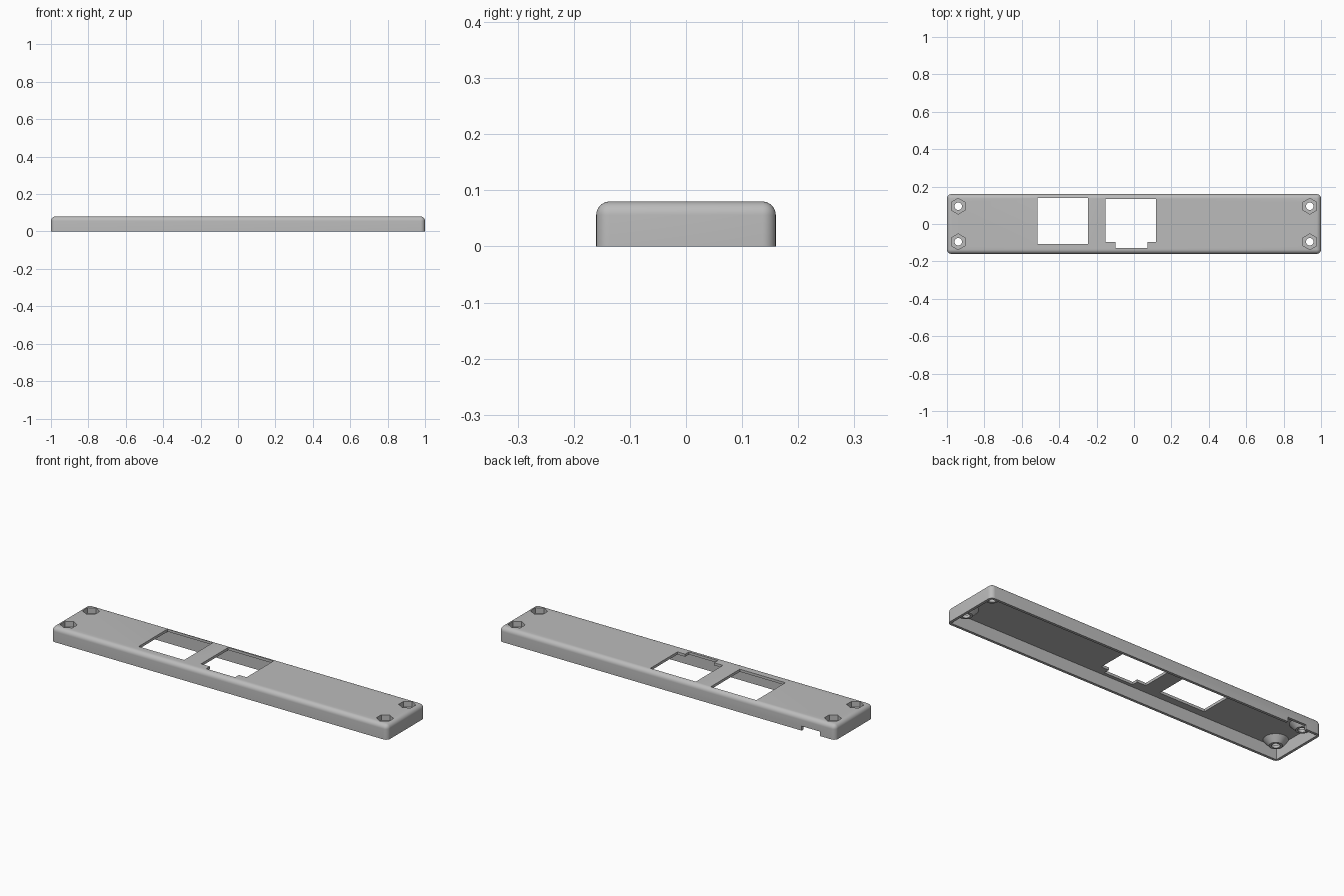
import bpy, bmesh
from mathutils import Matrix, Vector

default = bpy.data.objects.get("Cube")
if default:
    bpy.data.objects.remove(default, do_unlink=True)

LENGTH, DEPTH, HEIGHT = 2.0, 0.32, 0.08
WALL, ROUND = 0.014, 0.024
SCREWS = [(sx * 0.94, sy * 0.095) for sx in (-1, 1) for sy in (-1, 1)]


def make_object(name, bm):
    mesh = bpy.data.meshes.new(name)
    bm.to_mesh(mesh)
    bm.free()
    obj = bpy.data.objects.new(name, mesh)
    bpy.context.collection.objects.link(obj)
    return obj


def box(name, low, high):
    low, high = Vector(low), Vector(high)
    bm = bmesh.new()
    matrix = Matrix.Translation((low + high) / 2) @ Matrix.Diagonal((*(high - low), 1))
    bmesh.ops.create_cube(bm, size=1, matrix=matrix)
    return make_object(name, bm)


def cone(name, x, y, z0, z1, r0, r1, sides, turn=0.0):
    bm = bmesh.new()
    matrix = Matrix.Translation((x, y, (z0 + z1) / 2)) @ Matrix.Rotation(turn, 4, "Z")
    bmesh.ops.create_cone(bm, cap_ends=True, segments=sides, radius1=r0,
                          radius2=r1, depth=z1 - z0, matrix=matrix)
    return make_object(name, bm)


def apply_modifiers(obj):
    bpy.context.view_layer.update()
    result = obj.evaluated_get(bpy.context.evaluated_depsgraph_get())
    mesh = bpy.data.meshes.new_from_object(result)
    obj.modifiers.clear()
    obj.data = mesh


def cut(target, cutter):
    mod = target.modifiers.new("cut", "BOOLEAN")
    mod.operation, mod.solver, mod.object = "DIFFERENCE", "EXACT", cutter
    apply_modifiers(target)
    bpy.data.objects.remove(cutter, do_unlink=True)


# Rounded outer block, with a flat sharp-edged bottom
cover = box("cover_plate", (-LENGTH / 2, -DEPTH / 2, 0), (LENGTH / 2, DEPTH / 2, HEIGHT))
bm = bmesh.new()
bm.from_mesh(cover.data)
upper = [e for e in bm.edges if max(v.co.z for v in e.verts) > HEIGHT / 2]
bmesh.ops.bevel(bm, geom=upper, offset=ROUND, segments=8, profile=0.5, affect="EDGES")
bm.to_mesh(cover.data)
bm.free()

# Hollow underside, leaving a tapered screw boss in each corner
cavity = box("cavity", (-LENGTH / 2 + WALL, -DEPTH / 2 + WALL, -0.05),
             (LENGTH / 2 - WALL, DEPTH / 2 - WALL, HEIGHT - WALL))
for x, y in SCREWS:
    cut(cavity, cone("boss", x, y, 0.035, 0.075, 0.032, 0.068, 48))
cut(cover, cavity)

# Hexagonal nut recesses and through holes
for x, y in SCREWS:
    cut(cover, cone("nut_recess", x, y, 0.05, 0.1, 0.042, 0.042, 6))
    cut(cover, cone("screw_hole", x, y, 0, 0.1, 0.02, 0.02, 32))

# Two windows, the second with a stepped front edge
for low, high in (((-0.516, -0.107), (-0.245, 0.139)),
                  ((-0.152, -0.096), (0.118, 0.134)),
                  ((-0.1, -0.128), (0.072, 0))):
    cut(cover, box("window", (*low, 0.03), (*high, 0.1)))

# Cable notch in the lower back wall
cut(cover, box("notch", (-0.91, 0.12, -0.05), (-0.8, 0.2, 0.024)))

# Grey plastic
grey = bpy.data.materials.new("grey_plastic")
grey.use_nodes = True
colour = (0.5, 0.5, 0.5, 1)
grey.diffuse_color = colour
grey.node_tree.nodes["Principled BSDF"].inputs["Base Color"].default_value = colour
cover.data.materials.clear()
cover.data.materials.append(grey)

bpy.ops.object.select_all(action="DESELECT")
cover.select_set(True)
bpy.context.view_layer.objects.active = cover
bpy.ops.object.shade_smooth_by_angle(angle=0.6)
